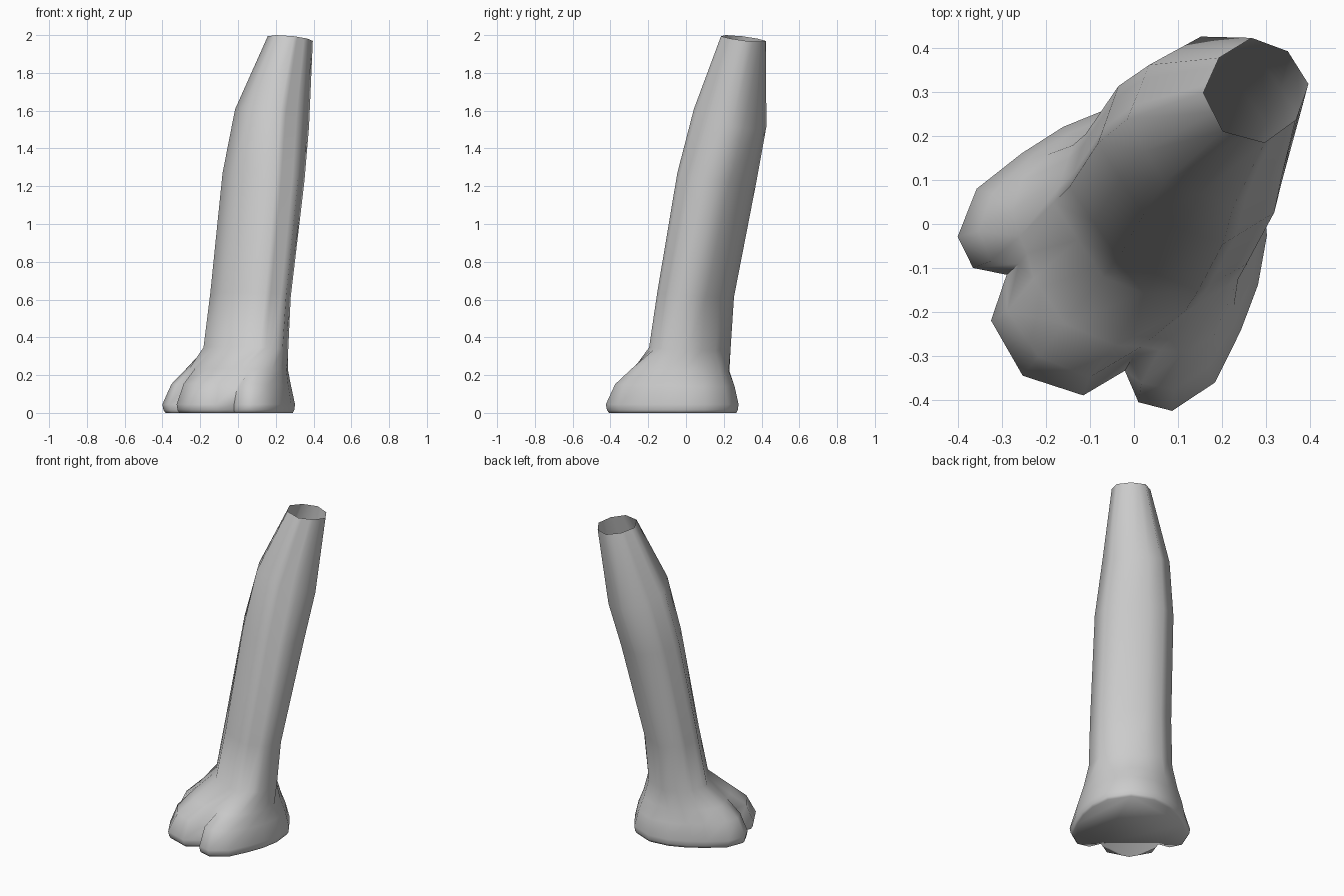
import bpy, bmesh, math
from mathutils import Vector

if "Cube" in bpy.data.objects:
    bpy.data.objects.remove(bpy.data.objects["Cube"])

# Leg axis in plan: the foot points along -U, V runs across it
U = Vector((0.63, 0.776, 0))
V = Vector((0.776, -0.63, 0))
OFFSET = 0.021

# Half outlines of the foot (along, across), from middle toe tip to heel
SOLE = [(-.427, 0), (-.375, .135), (-.272, .173), (-.308, .242), (-.275, .314),
        (-.163, .349), (-.035, .32), (.07, .285), (.17, .23), (.262, .14), (.305, 0)]
TOE_TOP = [(-.37, 0), (-.335, .12), (-.235, .167), (-.27, .22), (-.235, .285),
           (-.15, .315), (-.03, .3), (.07, .265), (.155, .215), (.243, .13), (.28, 0)]
INSTEP = [(-.275, 0), (-.24, .12), (-.205, .168), (-.185, .205), (-.15, .255),
          (-.085, .28), (.0, .272), (.085, .24), (.155, .195), (.218, .11), (.25, 0)]

# Eight-sided leg section (half), and where each foot column meets it
CORNERS = [(-1, 0), (-.66, .8), (.06, 1), (.76, .74), (1, 0)]
COLUMNS = [0, .5, 1, 1.25, 1.5, 1.75, 2, 2.5, 3, 3.5, 4]


def section(centre, depth, width):
    half = []
    for p in COLUMNS:
        i = min(int(p), 3)
        f = p - i
        a, b = CORNERS[i], CORNERS[i + 1]
        half.append((centre + depth * (a[0] + (b[0] - a[0]) * f),
                     width * (a[1] + (b[1] - a[1]) * f)))
    return half


def ring(bm, half, z_front, z_back, shift=0):
    # Mirror the half outline and tilt it from front to back
    full = half + [(s, -t) for s, t in half[-2:0:-1]]
    s0, s1 = half[0][0], half[-1][0]
    verts = []
    for s, t in full:
        p = U * s + V * (t + OFFSET + shift)
        p.z = z_front + (z_back - z_front) * (s - s0) / (s1 - s0)
        verts.append(bm.verts.new(p))
    return verts


bm = bmesh.new()

# Foot rings, then leg rings: front z, back z, centre, half depth, half width, side shift
rings = [ring(bm, [(s * .96, t * .96) for s, t in SOLE], 0, 0),
         ring(bm, [(s * .985, t * .985) for s, t in SOLE], .015, .015),
         ring(bm, SOLE, .045, .045),
         ring(bm, TOE_TOP, .155, .14),
         ring(bm, INSTEP, .235, .22)]
for zf, zb, c, d, a, shift in [(.35, .33, .04, .178, .242, 0),
                               (.64, .61, .08, .162, .235, 0),
                               (1.28, 1.22, .21, .18, .228, -.018),
                               (1.63, 1.5, .292, .177, .195, -.027),
                               (2.0, 1.965, .408, .117, .112, 0.003)]:
    rings.append(ring(bm, section(c, d, a), zf, zb, shift))

# Skin the rings, close the sole, leave the top open
n = len(rings[0])
for lo, hi in zip(rings, rings[1:]):
    for i in range(n):
        j = (i + 1) % n
        bm.faces.new((lo[i], lo[j], hi[j], hi[i]))
bm.faces.new(rings[0][::-1])
bmesh.ops.recalc_face_normals(bm, faces=bm.faces)

mesh = bpy.data.meshes.new("leg_with_foot")
bm.to_mesh(mesh)
bm.free()
leg = bpy.data.objects.new("leg_with_foot", mesh)
bpy.context.collection.objects.link(leg)
bpy.context.view_layer.objects.active = leg
leg.select_set(True)
bpy.ops.object.shade_smooth_by_angle(angle=math.radians(80))
